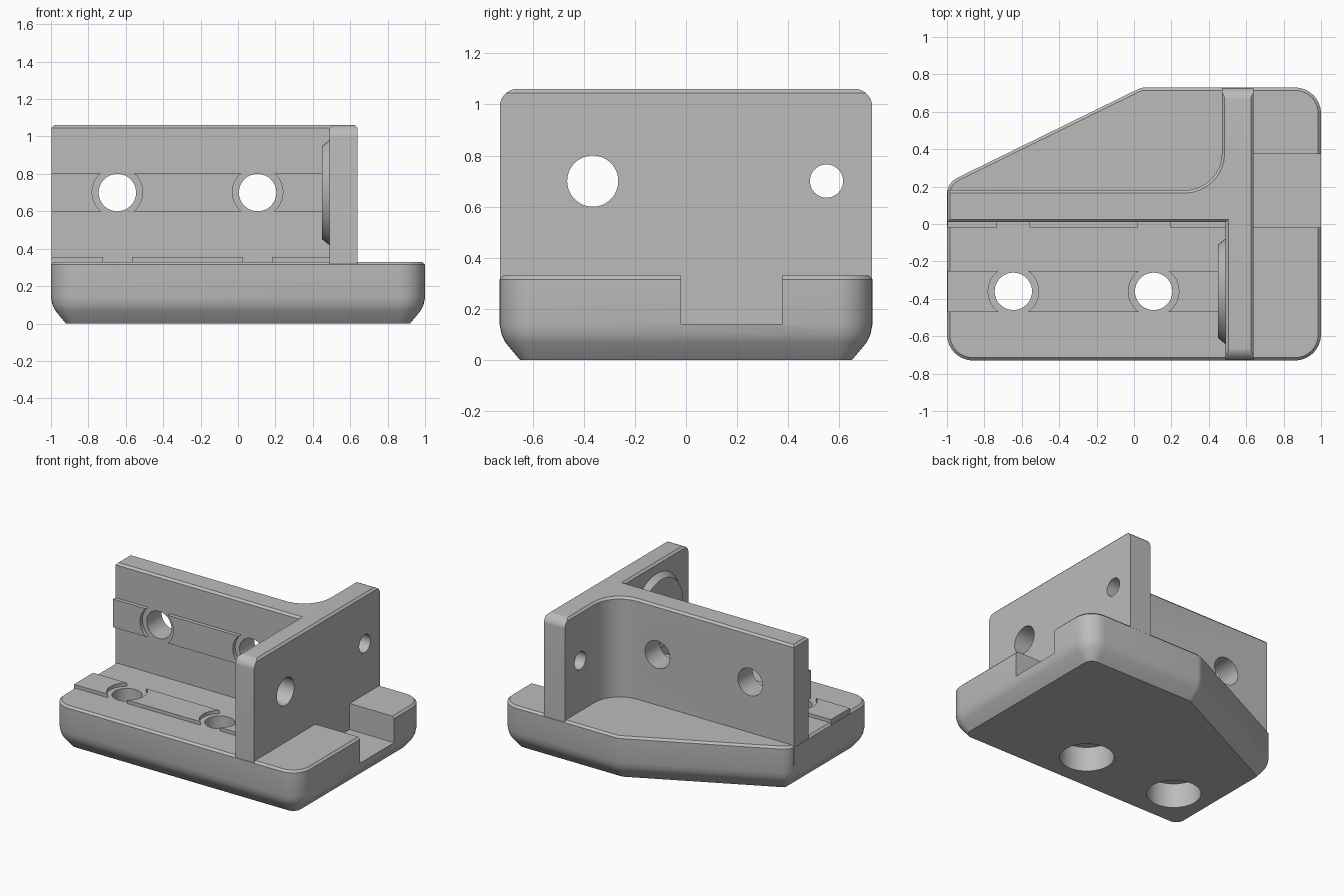
import bpy, bmesh, math
from mathutils import Vector, Matrix

if "Cube" in bpy.data.objects:
    bpy.data.objects.remove(bpy.data.objects["Cube"], do_unlink=True)

grey = bpy.data.materials.new("plain grey")
grey.use_nodes = True
colour = (0.5, 0.5, 0.5, 1)
grey.diffuse_color = colour
grey.node_tree.nodes["Principled BSDF"].inputs["Base Color"].default_value = colour


def outline(corners, inset=0.0, steps=8):
    """Counter-clockwise (x, y, radius) corners, inset and rounded."""
    pts = [Vector(c[:2]) for c in corners]
    loop = []
    for i, p in enumerate(pts):
        a = (p - pts[i - 1]).normalized()
        b = (pts[(i + 1) % len(pts)] - p).normalized()
        na, nb = Vector((-a.y, a.x)), Vector((-b.y, b.x))
        miter = (na + nb) / (1 + na.dot(nb))
        q = p + miter * inset
        r = corners[i][2]
        if r == 0:
            loop.append(q)
            continue
        side = 1 if a.x * b.y - a.y * b.x > 0 else -1
        r -= side * inset
        centre = q + miter * r * side
        turn = a.angle(b) * side
        for k in range(steps + 1):
            spin = Matrix.Rotation(turn * k / steps, 2)
            loop.append(centre - (spin @ na) * r * side)
    return loop


def finish(name, bm, matrix=Matrix()):
    bmesh.ops.recalc_face_normals(bm, faces=bm.faces)
    mesh = bpy.data.meshes.new(name)
    bm.transform(matrix)
    bm.to_mesh(mesh)
    bm.free()
    mesh.materials.append(grey)
    ob = bpy.data.objects.new(name, mesh)
    bpy.context.collection.objects.link(ob)
    return ob


def loft(name, corners, levels, matrix=Matrix()):
    """Stack inset copies of an outline at (height, inset) levels."""
    bm = bmesh.new()
    rings = [[bm.verts.new((p.x, p.y, z)) for p in outline(corners, d)] for z, d in levels]
    n = len(rings[0])
    for low, high in zip(rings, rings[1:]):
        for i in range(n):
            j = (i + 1) % n
            bm.faces.new((low[i], low[j], high[j], high[i]))
    bm.faces.new(rings[0][::-1])
    bm.faces.new(rings[-1])
    return finish(name, bm, matrix)


def box(name, lo, hi):
    lo, hi = Vector(lo), Vector(hi)
    bm = bmesh.new()
    bmesh.ops.create_cube(bm, size=1)
    size = Matrix.Diagonal((*(hi - lo), 1))
    return finish(name, bm, Matrix.Translation((lo + hi) / 2) @ size)


def cylinder(name, centre, axis, r, depth, r2=None):
    bm = bmesh.new()
    bmesh.ops.create_cone(bm, cap_ends=True, segments=48, radius1=r,
                          radius2=r if r2 is None else r2, depth=depth)
    turn = Vector(axis).to_track_quat('Z', 'Y').to_matrix().to_4x4()
    return finish(name, bm, Matrix.Translation(centre) @ turn)


def apply_mod(ob, mod):
    bpy.context.view_layer.objects.active = ob
    bpy.ops.object.modifier_apply(modifier=mod.name)


def combine(ob, other, operation):
    mod = ob.modifiers.new(operation, 'BOOLEAN')
    mod.operation, mod.solver, mod.object = operation, 'EXACT', other
    apply_mod(ob, mod)
    bpy.data.objects.remove(other, do_unlink=True)


def smooth(ob):
    bpy.ops.object.select_all(action='DESELECT')
    ob.select_set(True)
    bpy.context.view_layer.objects.active = ob
    bpy.ops.object.shade_smooth_by_angle(angle=math.radians(28))


X, Y, Z = (1, 0, 0), (0, 1, 0), (0, 0, 1)
HOLES = (-0.645, 0.105)
MID_Y, MID_Z, TOP = -0.36, 0.7, 0.33

# Base plate with rounded corners and a tapered underside
bracket = loft("bracket_body",
               [(-1, -0.73, 0.14), (1, -0.73, 0.14), (1, 0.73, 0.14),
                (0.04, 0.73, 0.1), (-1, 0.22, 0.1)],
               [(0, 0.08), (0.07, 0.022), (0.1, 0.008), (0.14, 0),
                (TOP - 0.015, 0), (TOP, 0.015)])

# Upright walls, T-shaped in plan, with a fillet behind
walls = loft("walls",
             [(-0.998, 0.01, 0), (0.49, 0.01, 0), (0.49, -0.728, 0), (0.64, -0.728, 0),
              (0.64, 0.728, 0), (0.47, 0.728, 0), (0.47, 0.18, 0.2), (-0.998, 0.18, 0)],
             [(0.18, 0), (1.045, 0), (1.06, 0.015)])

# Round the upper corners of the end wall
yz_to_xyz = Matrix(((0, 0, 1, 0), (1, 0, 0, 0), (0, 1, 0, 0), (0, 0, 0, 1)))
envelope = loft("wall_envelope",
                [(-0.729, 0, 0), (0.729, 0, 0), (0.729, 1.061, 0.07), (-0.729, 1.061, 0.07)],
                [(-1.1, 0), (0.8, 0)], yz_to_xyz)
combine(walls, envelope, 'INTERSECT')
combine(bracket, walls, 'UNION')

# Tapered round pad on the inner face of the end wall
pad = cylinder("pad", (0.475, MID_Y, MID_Z), X, 0.25, 0.05, 0.29)
combine(bracket, pad, 'UNION')

# Slot in the base beside the end wall
combine(bracket, box("slot", (0.64, -0.02, 0.14), (1.2, 0.375, 0.6)), 'DIFFERENCE')

# Bolt holes, with wide counterbores below
for x in HOLES:
    combine(bracket, cylinder("hole", (x, MID_Y, 0.2), Z, 0.1, 0.8), 'DIFFERENCE')
    combine(bracket, cylinder("counterbore", (x, MID_Y, 0), Z, 0.18, 0.36), 'DIFFERENCE')
    combine(bracket, cylinder("hole", (x, 0.1, MID_Z), Y, 0.1, 0.6), 'DIFFERENCE')
for y, r in ((MID_Y - 0.005, 0.1), (0.55, 0.065)):
    combine(bracket, cylinder("hole", (0.55, y, MID_Z), X, r, 0.6), 'DIFFERENCE')
smooth(bracket)


# Raised guide strips, interrupted around the bolt holes
def guide_strip(name, lo, hi, axis):
    strip = box(name, lo, hi)
    middle = (Vector(lo) + Vector(hi)) / 2
    for x in HOLES:
        combine(strip, cylinder("gap", (x, middle.y, middle.z), axis, 0.135, 0.4), 'DIFFERENCE')
    smooth(strip)


guide_strip("base_guide_strip", (-0.997, MID_Y - 0.11, 0.31), (0.495, MID_Y + 0.11, 0.355), Z)
guide_strip("wall_guide_strip", (-0.997, -0.018, MID_Z - 0.1), (0.495, 0.03, MID_Z + 0.105), Y)
